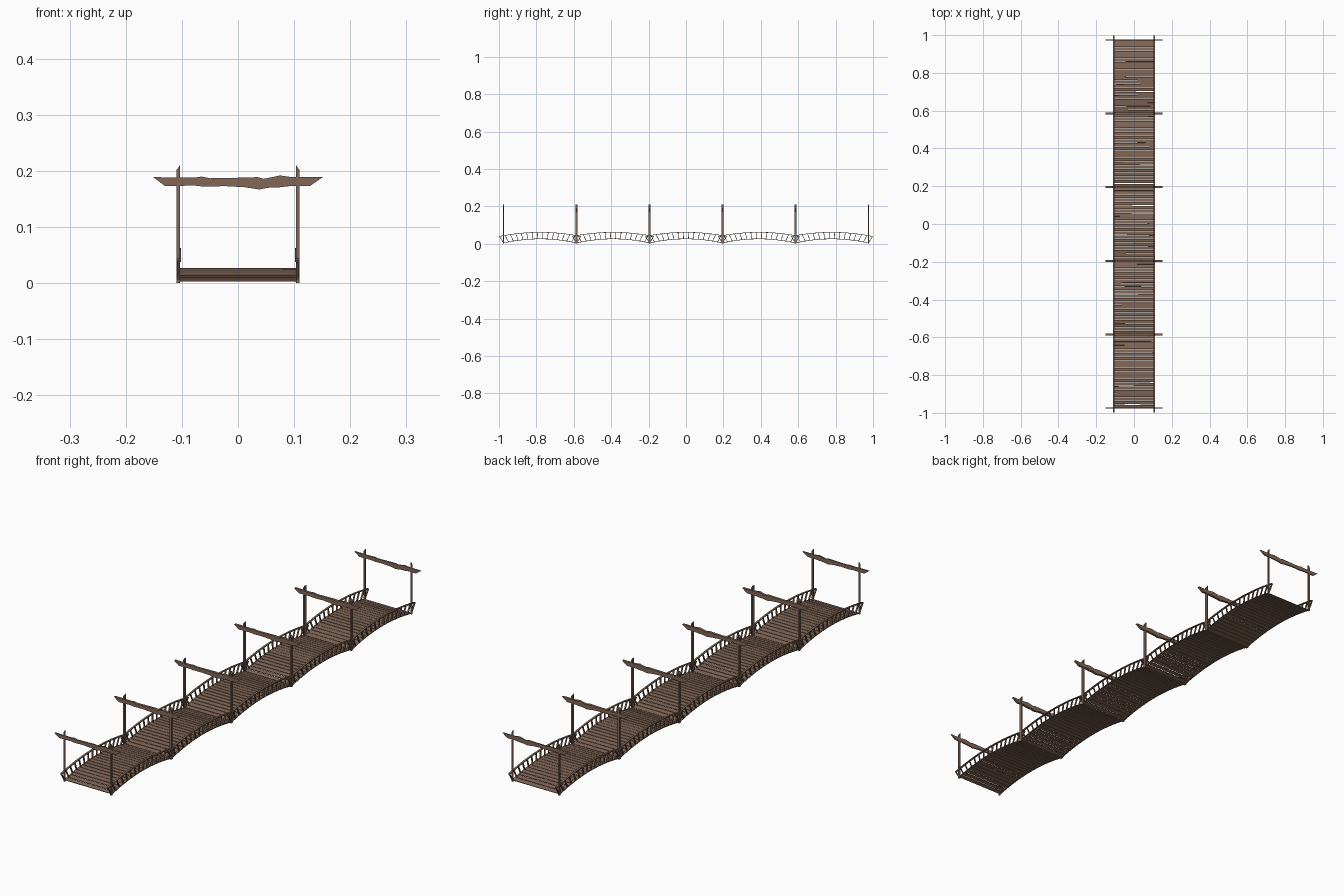
import bpy, bmesh, math, random
from mathutils import Matrix, Vector

if "Cube" in bpy.data.objects:
    bpy.data.objects.remove(bpy.data.objects["Cube"])

random.seed(4)
SPANS, PITCH = 5, 0.39

def material(name, col):
    m = bpy.data.materials.new(name)
    m.diffuse_color = (*col, 1)
    m.use_nodes = True
    m.node_tree.nodes["Principled BSDF"].inputs["Base Color"].default_value = m.diffuse_color
    return m

wood = material("weathered_wood", (0.22, 0.135, 0.095))
dark = material("dark_wood", (0.17, 0.105, 0.075))

def finish(bm, name, mat):
    bmesh.ops.recalc_face_normals(bm, faces=bm.faces[:])
    me = bpy.data.meshes.new(name)
    bm.to_mesh(me)
    bm.free()
    me.materials.append(mat)
    ob = bpy.data.objects.new(name, me)
    bpy.context.collection.objects.link(ob)
    return ob

def box(bm, centre, size, tilt=0.0, yaw=0.0):
    mat = (Matrix.Translation(centre) @ Matrix.Rotation(yaw, 4, 'Z')
           @ Matrix.Rotation(tilt, 4, 'X') @ Matrix.Diagonal((*size, 1)))
    bmesh.ops.create_cube(bm, size=1, matrix=mat)

def slab(bm, outline, y, depth):
    # xz outline extruded along y
    f = bm.faces.new([bm.verts.new((x, y - depth / 2, z)) for x, z in outline])
    r = bmesh.ops.extrude_face_region(bm, geom=[f])
    vs = [v for v in r["geom"] if isinstance(v, bmesh.types.BMVert)]
    bmesh.ops.translate(bm, verts=vs, vec=(0, depth, 0))

# arch curves, t runs from -1 to 1 along one span
def deck(c, t):
    return Vector((0, c + t * 0.195, 0.004 + 0.022 * (1 - t * t)))

def rail(c, t):
    return Vector((0, c + t * 0.217, 0.039 + 0.022 * (1 - t * t)))

def strip(bm, curve, c, x, width, thick, n=16):
    # curved bar following an arch
    rings = []
    for i in range(n + 1):
        p = curve(c, -1 + 2 * i / n)
        rings.append([bm.verts.new((x + a * width / 2, p.y, p.z + b * thick / 2))
                      for a, b in ((-1, -1), (1, -1), (1, 1), (-1, 1))])
    for r, s in zip(rings, rings[1:]):
        for k in range(4):
            bm.faces.new((r[k], r[(k + 1) % 4], s[(k + 1) % 4], s[k]))
    bm.faces.new(rings[0])
    bm.faces.new(rings[-1])

centres = [(i - (SPANS - 1) / 2) * PITCH for i in range(SPANS)]

# deck planks, slightly irregular
bm = bmesh.new()
N = 20
for c in centres:
    for i in range(N):
        t = -1 + (2 * i + 1) / N
        p = deck(c, t)
        tilt = math.atan2(-2 * 0.022 * t, 0.195)
        box(bm, p, (0.209, random.uniform(0.0155, 0.0185), 0.0025), tilt,
            random.uniform(-0.004, 0.004))
finish(bm, "deck_planks", wood)

# handrails and lower stringers
bm = bmesh.new()
for c in centres:
    for s in (-1, 1):
        strip(bm, rail, c, s * 0.106, 0.008, 0.003)
finish(bm, "handrails", wood)
bm = bmesh.new()
for c in centres:
    for s in (-1, 1):
        strip(bm, deck, c, s * 0.106, 0.007, 0.003)
finish(bm, "stringers", dark)

# fanned balusters
bm = bmesh.new()
B = 16
for c in centres:
    for i in range(B):
        t = -1 + 2 * i / (B - 1)
        a, b = deck(c, t), rail(c, t)
        d = b - a
        for s in (-1, 1):
            box(bm, (a + b) / 2 + Vector((s * 0.106, 0, 0)),
                (0.006, 0.003, d.length), math.atan2(-d.y, d.z))
finish(bm, "balusters", dark)

# posts with slanted tops and rough cross beams
post = [(0.103, 0), (0.110, 0), (0.110, 0.201), (0.103, 0.211)]
beam = [(-0.151, 0.189), (-0.130, 0.173), (-0.078, 0.174), (-0.060, 0.172),
        (-0.024, 0.173), (0.012, 0.171), (0.038, 0.167), (0.053, 0.170),
        (0.075, 0.171), (0.092, 0.173), (0.128, 0.173), (0.151, 0.189),
        (0.096, 0.189), (0.075, 0.192), (0.046, 0.186), (0.035, 0.189),
        (0.003, 0.188), (-0.050, 0.187), (-0.065, 0.190), (-0.078, 0.188)]
posts, beams = bmesh.new(), bmesh.new()
for i in range(SPANS + 1):
    y = (i - SPANS / 2) * PITCH
    end = i in (0, SPANS)
    for s in (-1, 1):
        slab(posts, [(s * x, z) for x, z in post], y, 0.006 if end else 0.011)
    slab(beams, beam, y, 0.005 if end else 0.010)
finish(posts, "posts", wood)
finish(beams, "cross_beams", wood)
